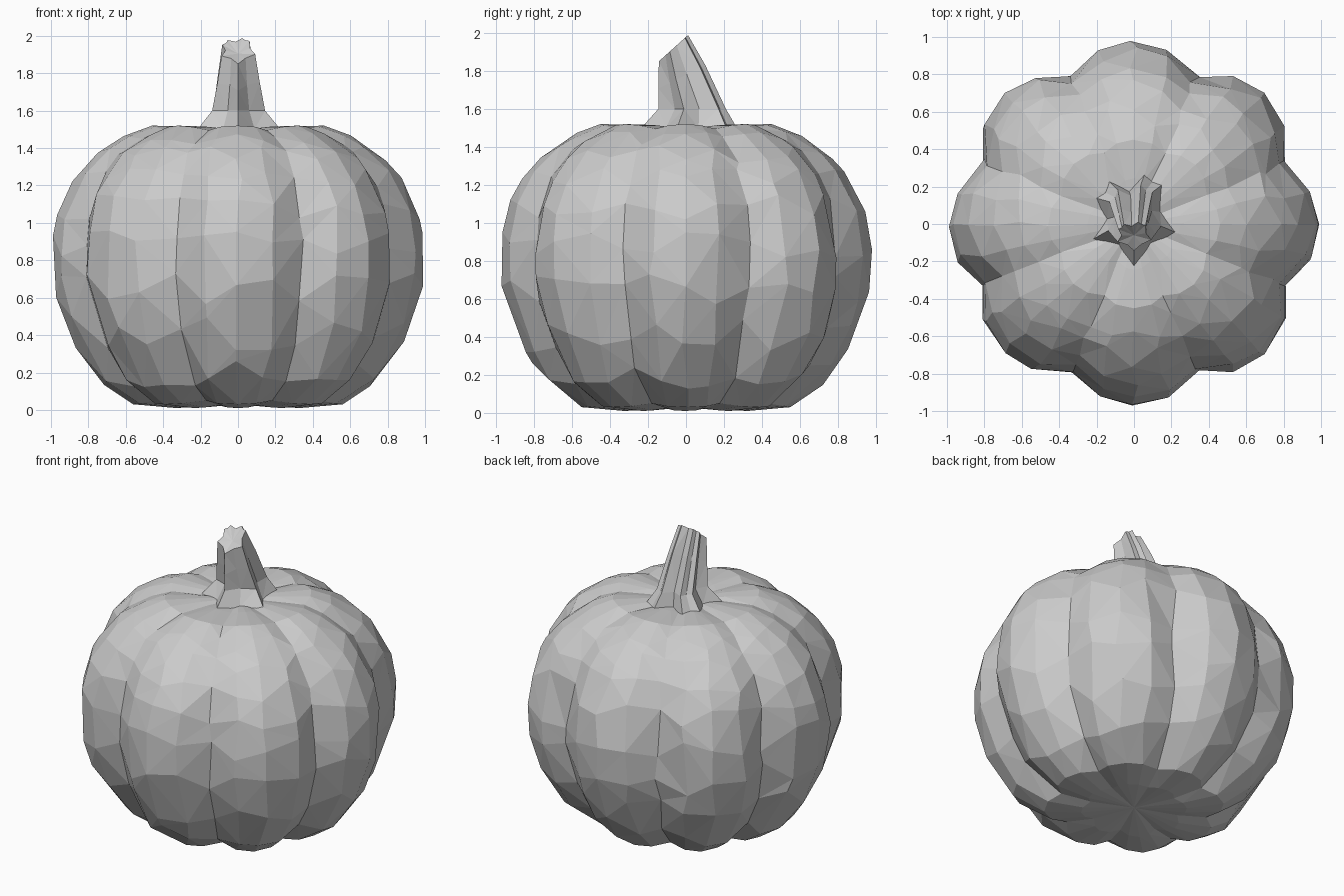
import bpy, bmesh, random
from math import sin, cos, radians, pi

if "Cube" in bpy.data.objects:
    bpy.data.objects.remove(bpy.data.objects["Cube"])

random.seed(4)


def loft(name, rings, bottom, top):
    """Skin closed rings of points, closing both ends on a centre point."""
    bm = bmesh.new()
    loops = [[bm.verts.new(p) for p in ring] for ring in rings]
    n = len(loops[0])
    for a, b in zip(loops, loops[1:]):
        for i in range(n):
            j = (i + 1) % n
            bm.faces.new((a[i], a[j], b[j], b[i]))
    low, high = bm.verts.new(bottom), bm.verts.new(top)
    for i in range(n):
        j = (i + 1) % n
        bm.faces.new((loops[0][j], loops[0][i], low))
        bm.faces.new((loops[-1][i], loops[-1][j], high))
    bmesh.ops.triangulate(bm, faces=bm.faces[:], quad_method='SHORT_EDGE')
    bmesh.ops.recalc_face_normals(bm, faces=bm.faces[:])
    mesh = bpy.data.meshes.new(name)
    bm.to_mesh(mesh)
    bm.free()
    obj = bpy.data.objects.new(name, mesh)
    bpy.context.collection.objects.link(obj)
    return obj


# Pumpkin body: ridge and groove profiles as (radius, height)
ridge = [(.33, .01), (.56, .03), (.77, .17), (.915, .41), (.99, .66), (1.0, .88),
         (.955, 1.1), (.87, 1.25), (.74, 1.385), (.61, 1.465), (.46, 1.52), (.25, 1.515)]
groove = [(.28, .025), (.47, .05), (.66, .16), (.805, .42), (.875, .66), (.875, .88),
          (.85, 1.08), (.785, 1.24), (.70, 1.36), (.58, 1.44), (.42, 1.495), (.22, 1.497)]
LOBES, PER_LOBE = 8, 4
blend = [0, .26, 1, .26]          # ridge, flank, groove, flank


def along(profile, k, t):
    """Point on a profile at ring k, slid by t of a ring up or down."""
    (r, z), (r2, z2) = profile[k], profile[k + (1 if t > 0 else -1)]
    return r + (r2 - r) * abs(t), z + (z2 - z) * abs(t)


body_rings = []
for k in range(len(ridge)):
    ring = []
    for i in range(LOBES * PER_LOBE):
        side = blend[i % PER_LOBE]
        a = 2 * pi * i / (LOBES * PER_LOBE) + random.uniform(-.025, .025)
        # slide points along the surface for an irregular facet pattern
        slide = random.uniform(-.38, .38) if 1 < k < 10 else .001
        if k == len(ridge) - 1:
            slide = -.001
        if k == 0:
            slide = .001
        r0, z0 = along(ridge, k, slide)
        r1, z1 = along(groove, k, slide)
        r, z = r0 + (r1 - r0) * side, z0 + (z1 - z0) * side
        ring.append((r * cos(a), .98 * r * sin(a), z))
    body_rings.append(ring)
loft("pumpkin_body", body_rings, (0, 0, .03), (0, 0, 1.495))

# Stem: fluted star section, flared at the foot and cut on a forward slant
ribs = [-90, -15, 49, 76, 125, 152, 203]


def star(cx, cy, rx, ry, inner, z, slope=0):
    ring = []
    for i, a in enumerate(ribs):
        nxt = ribs[i + 1] if i + 1 < len(ribs) else ribs[0] + 360
        dip = inner if nxt - a > 40 else .9      # close ribs get a shallow flute
        for ang, s in ((a, 1), ((a + nxt) / 2, dip)):
            x = rx * s * cos(radians(ang))
            y = ry * s * sin(radians(ang))
            ring.append((cx + x, cy + y, z + slope * y))
    return ring


stem_rings = [star(0, .02, .235, .255, .62, 1.50),
              star(0, .035, .15, .18, .66, 1.60),
              star(0, -.02, .12, .125, .66, 1.77, .5),
              star(0, -.065, .095, .078, .7, 1.92, .9)]
loft("stem", stem_rings, (0, .02, 1.495), (0, -.06, 1.905))
